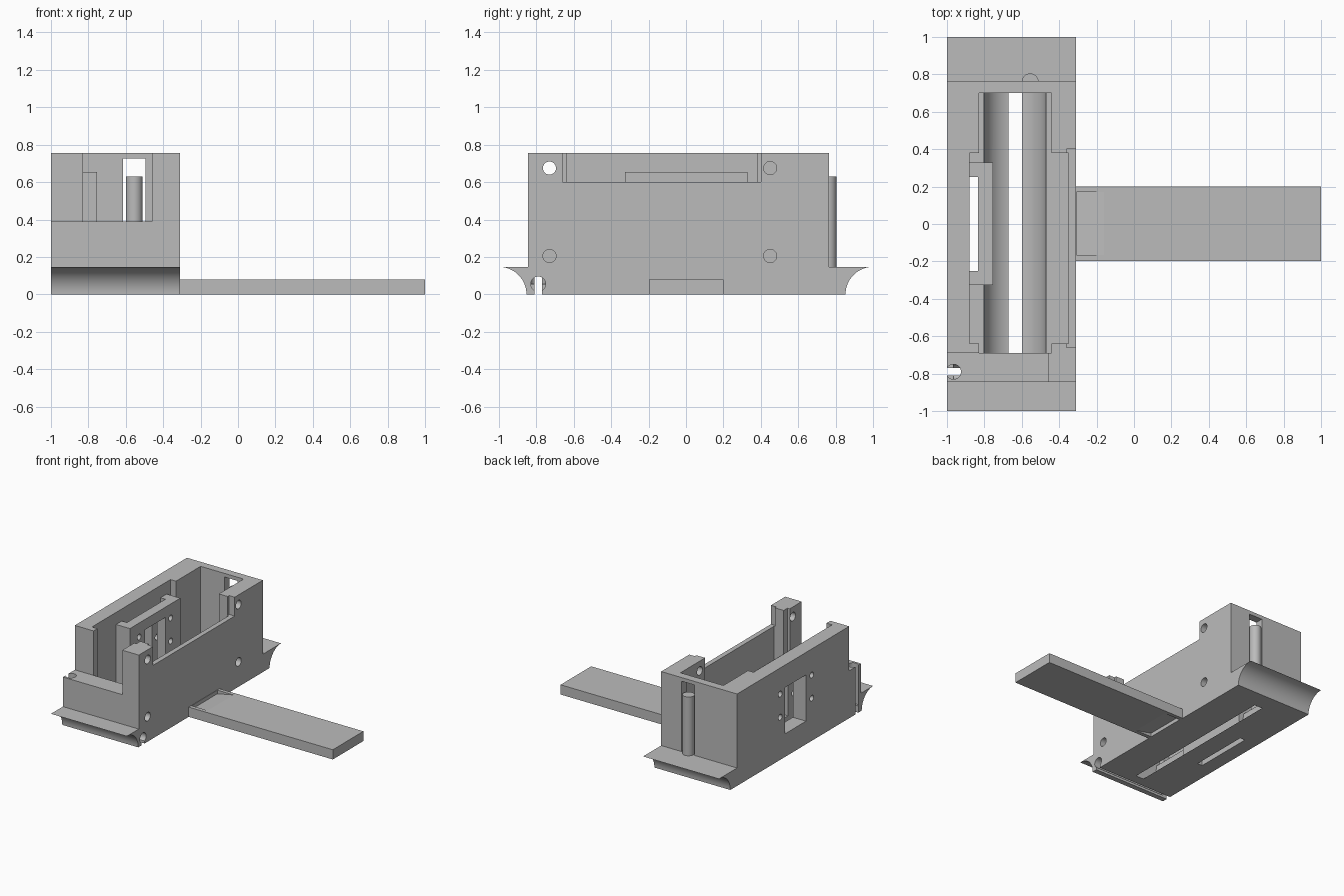
import bpy, bmesh, math
from mathutils import Vector

if "Cube" in bpy.data.objects:
    bpy.data.objects.remove(bpy.data.objects["Cube"], do_unlink=True)

grey = bpy.data.materials.new("plain_grey")
grey.use_nodes = True
grey.diffuse_color = (0.5, 0.5, 0.5, 1)
grey.node_tree.nodes["Principled BSDF"].inputs["Base Color"].default_value = (0.5, 0.5, 0.5, 1)


def prism(name, points, axis, lo, hi):
    """Extrude a 2D outline along an axis; the outline uses the other two axes in order."""
    bm = bmesh.new()
    verts = []
    for p in points:
        co = list(p)
        co.insert("xyz".index(axis), lo)
        verts.append(bm.verts.new(co))
    face = bm.faces.new(verts)
    offset = Vector([(hi - lo) if a == axis else 0 for a in "xyz"])
    ext = bmesh.ops.extrude_face_region(bm, geom=[face])
    bmesh.ops.translate(bm, vec=offset, verts=[g for g in ext["geom"] if isinstance(g, bmesh.types.BMVert)])
    bmesh.ops.recalc_face_normals(bm, faces=bm.faces)
    mesh = bpy.data.meshes.new(name)
    bm.to_mesh(mesh)
    bm.free()
    mesh.materials.append(grey)
    obj = bpy.data.objects.new(name, mesh)
    bpy.context.collection.objects.link(obj)
    return obj


def box(name, x, y, z):
    return prism(name, [(x[0], y[0]), (x[1], y[0]), (x[1], y[1]), (x[0], y[1])], "z", *z)


def cylinder(name, center, radius, axis, lo, hi, sides=32):
    turn = [2 * math.pi * (i + 0.5) / sides for i in range(sides)]
    ring = [(center[0] + radius * math.cos(t), center[1] + radius * math.sin(t)) for t in turn]
    return prism(name, ring, axis, lo, hi)


def combine(target, tool, operation="DIFFERENCE"):
    mod = target.modifiers.new("combine", "BOOLEAN")
    mod.operation = operation
    mod.solver = "EXACT"
    mod.object = tool
    bpy.context.view_layer.objects.active = target
    bpy.ops.object.modifier_apply(modifier=mod.name)
    bpy.data.objects.remove(tool, do_unlink=True)


def smooth(obj):
    bpy.ops.object.select_all(action="DESELECT")
    obj.select_set(True)
    bpy.context.view_layer.objects.active = obj
    bpy.ops.object.shade_smooth_by_angle(angle=math.radians(30))


# Housing outline with concave flared feet at both ends
R = 0.147
arc = [math.radians(90 * i / 14) for i in range(15)]
front_foot = [(-1 + R * math.sin(a), R * math.cos(a)) for a in reversed(arc)]
back_foot = [(1 - R * math.sin(a), R * math.cos(a)) for a in arc]
outline = front_foot + [(-0.845, R), (-0.845, 0.755), (0.765, 0.755), (0.765, R)] + back_foot
housing = prism("housing", outline, "x", -1, -0.31)

# Inner cavity, lowered side wall and lowered front
combine(housing, box("cut", (-0.83, -0.44), (-0.69, 0.70), (0.162, 1)))
combine(housing, box("cut", (-0.88, -0.35), (-0.64, 0.38), (0.162, 1)))
combine(housing, box("cut", (-0.36, -0.2), (-0.66, 0.40), (0.60, 1)))
combine(housing, box("cut", (-1.1, -0.46), (-0.95, -0.69), (0.39, 1)))

# Round trough open along the bottom
combine(housing, cylinder("cut", (-0.635, 0.162), 0.166, "y", -0.69, 0.70, 64))

# Holder block on the inner wall, with its slot, window and screw holes
combine(housing, box("block", (-0.9, -0.755), (-0.325, 0.33), (0.05, 0.655)), "UNION")
combine(housing, box("cut", (-0.88, -0.835), (-0.25, 0.25), (-0.1, 1)))
combine(housing, box("cut", (-1.1, -0.7), (-0.13, 0.14), (0.19, 0.57)))
for y in (-0.205, 0.205):
    for z in (0.35, 0.54):
        combine(housing, cylinder("cut", (y, z), 0.024, "x", -1.1, -0.7, 24))

# Screw holes in the plain side wall
for y in (-0.73, 0.45):
    for z in (0.205, 0.675):
        combine(housing, cylinder("cut", (y, z), 0.035, "x", -0.465, -0.2))

# Cable channels: one along the bottom, one up the corner, both open through a slit
combine(housing, cylinder("cut", (-0.79, 0.055), 0.04, "x", -0.965, -0.2))
combine(housing, box("cut", (-1.1, -0.2), (-0.81, -0.77), (-0.1, 0.05)))
combine(housing, cylinder("cut", (-0.965, -0.79), 0.04, "z", 0.055, 0.5))
combine(housing, box("cut", (-1.1, -0.965), (-0.81, -0.77), (-0.1, 0.5)))

# Slot in the back wall and the upright pin standing in it
combine(housing, box("cut", (-0.615, -0.495), (0.65, 0.9), (R, 0.725)))
smooth(housing)
pin = cylinder("pin", (-0.555, 0.76), 0.045, "z", R - 0.02, 0.63)
smooth(pin)

# Side arm, thinned by ramps where it joins the housing
arm = box("side_arm", (-0.312, 1), (-0.197, 0.2), (0, 0.08))
for face_z, deep_z, out_z in ((0.08, 0.05, 0.2), (0, 0.03, -0.2)):
    ramp = [(-0.307, deep_z), (-0.16, face_z), (-0.16, out_z), (-0.307, out_z)]
    combine(arm, prism("cut", ramp, "y", -0.165, 0.17))
